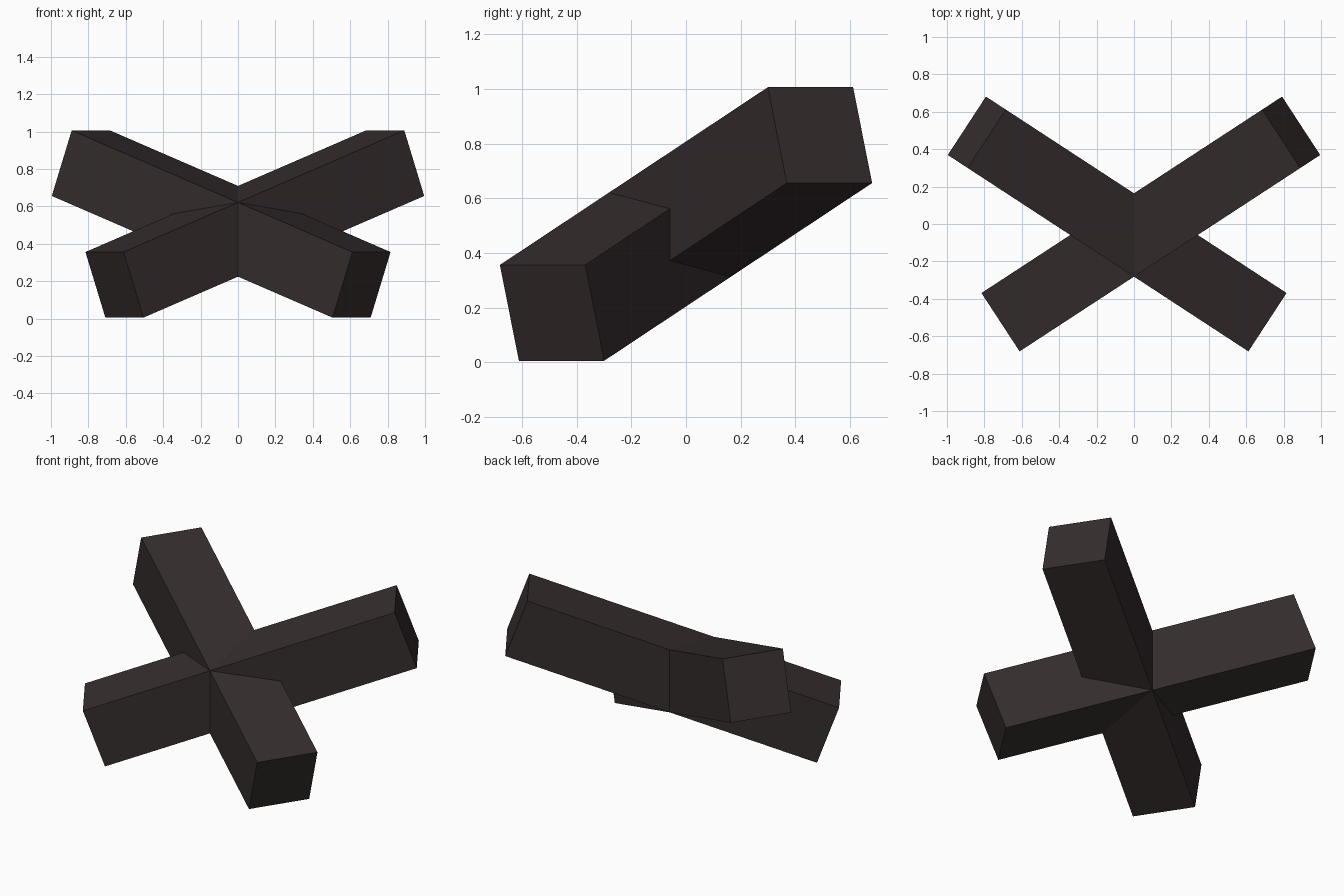
import bpy
from mathutils import Matrix, Vector

cube = bpy.data.objects.get("Cube")
if cube:
    bpy.data.objects.remove(cube, do_unlink=True)

# Dark brown finish
mat = bpy.data.materials.new("dark_brown")
mat.use_nodes = True
colour = (0.037, 0.027, 0.028, 1)
mat.diffuse_color = colour
mat.node_tree.nodes["Principled BSDF"].inputs["Base Color"].default_value = colour

LENGTH, WIDTH = 1.907, 0.373


def make_bar(name, side):
    """Square bar sloping up to the back, on the side given by the sign."""
    along = Vector((side * 1.50, 0.98, 0.65)).normalized()
    across = Vector((0, 0, 1)).cross(along).normalized()
    up = along.cross(across)
    bpy.ops.mesh.primitive_cube_add(size=1)
    bar = bpy.context.object
    bar.name = name
    axes = Matrix((along, across, up)).transposed().to_4x4()
    size = Matrix.Diagonal((LENGTH, WIDTH, WIDTH, 1))
    place = Matrix.Translation((side * 0.09, 0, 0.506))
    bar.data.transform(place @ axes @ size)
    bar.data.materials.append(mat)
    return bar


# Two mirrored bars joined into one solid cross
cross = make_bar("crossed_bars", 1)
second = make_bar("second_bar", -1)
union = cross.modifiers.new("join", "BOOLEAN")
union.operation = "UNION"
union.solver = "EXACT"
union.object = second
bpy.context.view_layer.objects.active = cross
bpy.ops.object.modifier_apply(modifier=union.name)
bpy.data.objects.remove(second, do_unlink=True)
